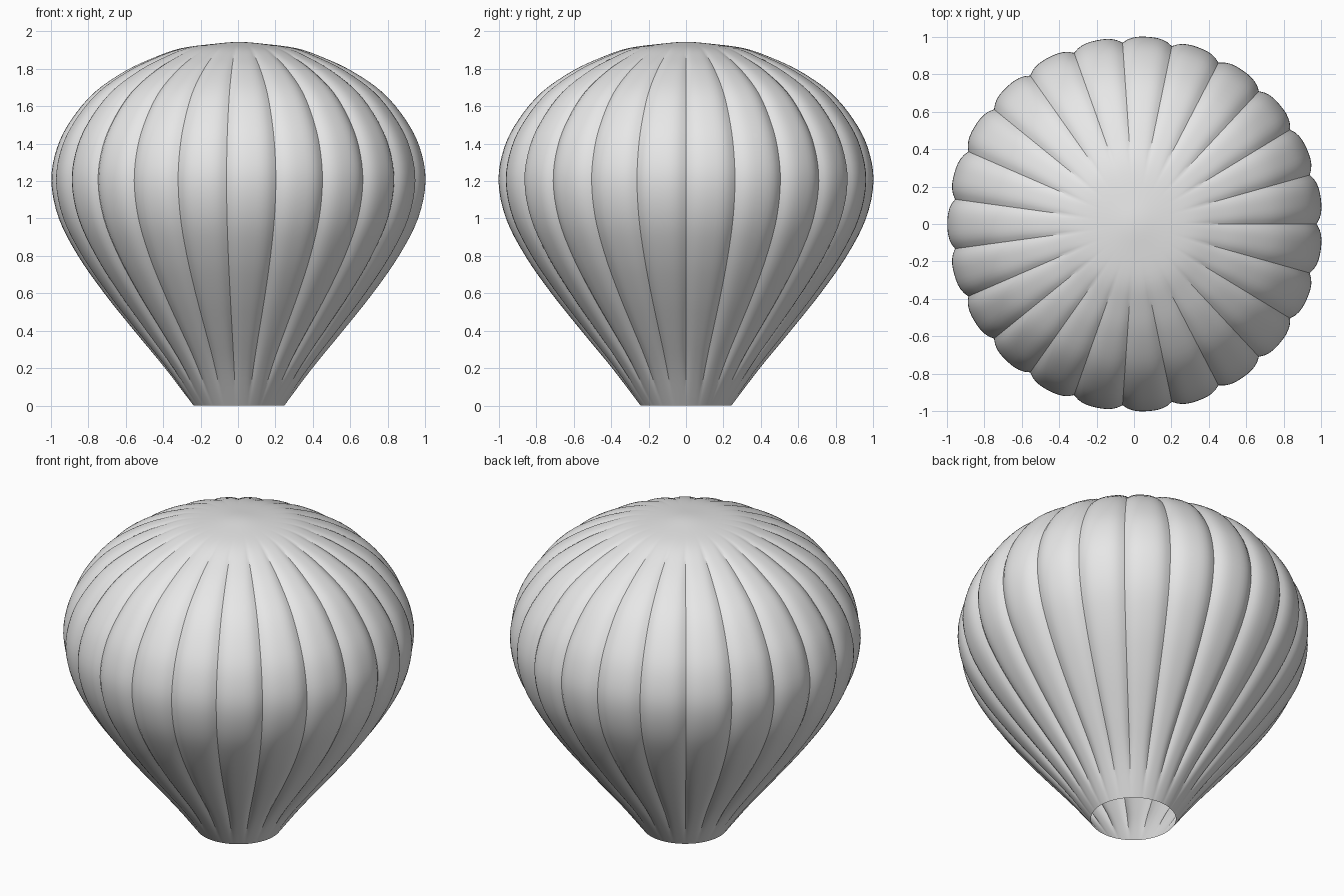
import bpy, bmesh, math

if "Cube" in bpy.data.objects:
    bpy.data.objects.remove(bpy.data.objects["Cube"])

GORES = 23      # fabric panels around the envelope
SEG = 10        # columns per panel
SUB = 4         # rings between profile points
DEPTH = 0.032   # seam depth at the widest part
X_SHIFT = 0.005

# silhouette (radius, height) from the mouth to the crown
profile = [(0.243, 0.0), (0.395, 0.2), (0.56, 0.4), (0.72, 0.6), (0.86, 0.8),
           (0.963, 1.0), (1.003, 1.2), (0.972, 1.38), (0.895, 1.53),
           (0.772, 1.675), (0.605, 1.79), (0.45, 1.862), (0.31, 1.91),
           (0.13, 1.934), (0.0, 1.944)]


def smoothstep(a, b, x):
    t = min(1.0, max(0.0, (x - a) / (b - a)))
    return t * t * (3 - 2 * t)


def spline(pts, sub):
    """Catmull-Rom curve through the points."""
    ext = [tuple(2 * a - b for a, b in zip(pts[0], pts[1]))] + pts
    ext.append((-pts[-2][0], pts[-2][1]))
    out = []
    for i in range(1, len(ext) - 2):
        for k in range(sub):
            t = k / sub
            out.append(tuple(
                0.5 * (2 * p1 + (p2 - p0) * t + (2 * p0 - 5 * p1 + 4 * p2 - p3) * t * t
                       + (3 * p1 - p0 - 3 * p2 + p3) * t ** 3)
                for p0, p1, p2, p3 in zip(*ext[i - 1:i + 3])))
    return out


# envelope: revolved profile with seams that fade at the mouth and crown
bm = bmesh.new()
n = GORES * SEG
rings = []
for r, z in spline(profile, SUB):
    if z < 1.2:
        depth = DEPTH * smoothstep(-0.02, 0.35, z) * (0.6 + 0.4 * r)
    else:
        depth = DEPTH * smoothstep(0.18, 0.65, r)
    ring = []
    for i in range(n):
        t = abs(2 * (i % SEG) / SEG - 1)          # 1 on a seam, 0 mid panel
        rr = r - depth * t ** 3
        a = 2 * math.pi * i / n
        ring.append(bm.verts.new((rr * math.cos(a) + X_SHIFT, rr * math.sin(a), z)))
    rings.append(ring)
for lo, hi in zip(rings, rings[1:]):
    for i in range(n):
        j = (i + 1) % n
        bm.faces.new((lo[i], lo[j], hi[j], hi[i]))
apex = bm.verts.new((X_SHIFT, 0, profile[-1][1]))
for i in range(n):
    bm.faces.new((rings[-1][i], rings[-1][(i + 1) % n], apex))

mesh = bpy.data.meshes.new("balloon_envelope")
bm.to_mesh(mesh)
bm.free()
envelope = bpy.data.objects.new("balloon_envelope", mesh)
bpy.context.collection.objects.link(envelope)

# plain grey fabric
fabric = bpy.data.materials.new("light_grey_fabric")
fabric.diffuse_color = (0.8, 0.8, 0.8, 1)
fabric.use_nodes = True
fabric.node_tree.nodes["Principled BSDF"].inputs["Base Color"].default_value = fabric.diffuse_color
mesh.materials.append(fabric)

bpy.context.view_layer.objects.active = envelope
envelope.select_set(True)
bpy.ops.object.shade_smooth_by_angle(angle=math.radians(30))
